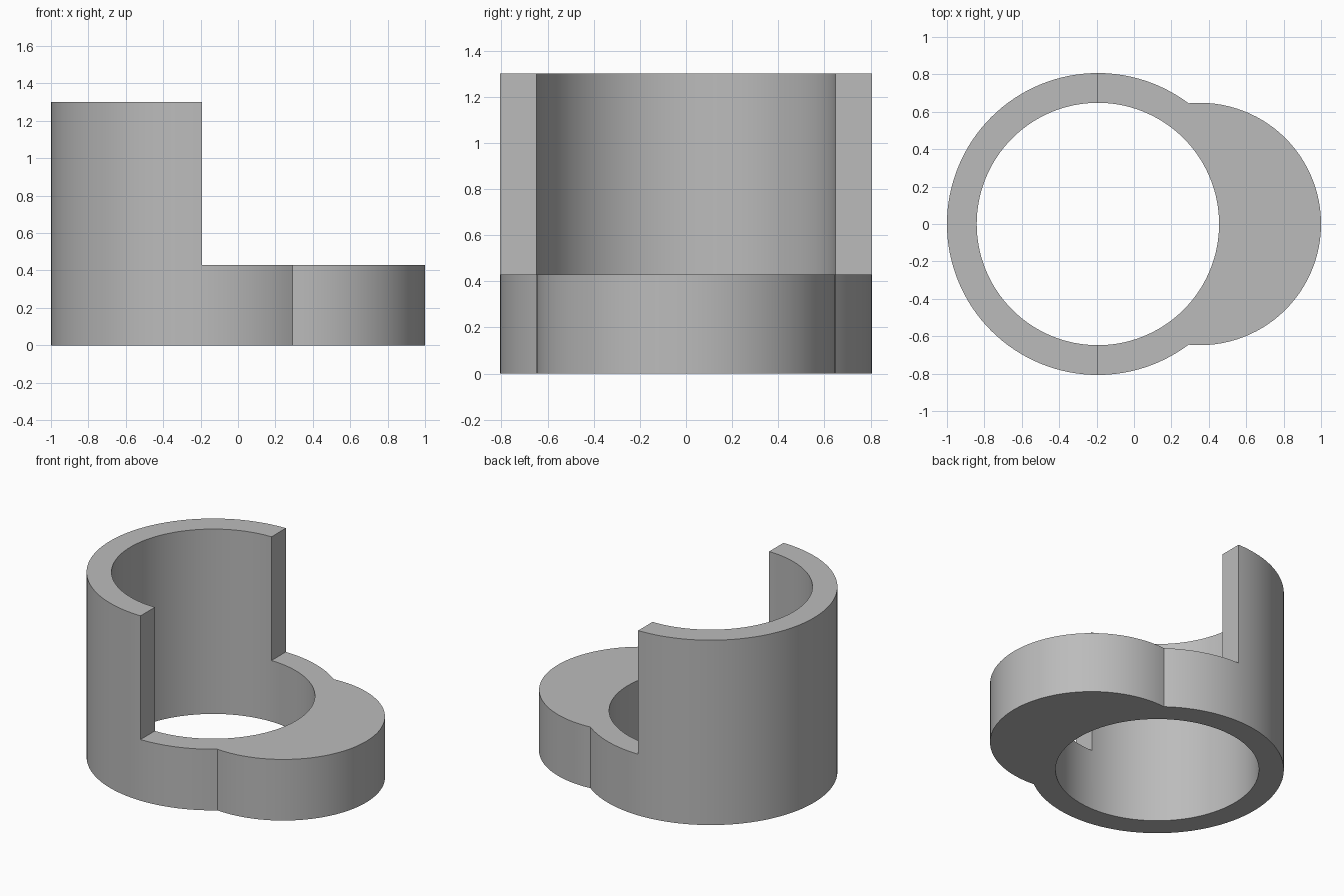
import bpy, bmesh, math

if "Cube" in bpy.data.objects:
    bpy.data.objects.remove(bpy.data.objects["Cube"])

CX, R_IN, R_OUT = -0.193, 0.648, 0.807      # ring centre and radii
D, R_LOBE = 0.545, 0.648                    # lobe offset from ring centre, lobe radius
LOW, HIGH = 0.43, 1.30                      # base and half-wall heights

grey = bpy.data.materials.new("grey")
grey.diffuse_color = (0.5, 0.5, 0.5, 1)
grey.use_nodes = True
grey.node_tree.nodes["Principled BSDF"].inputs["Base Color"].default_value = grey.diffuse_color


def span(a, b, n):
    return [a + (b - a) * i / n for i in range(n)]


# Angles with exact stops at the lobe corners and the wall ends
corner = math.acos((D * D + R_OUT ** 2 - R_LOBE ** 2) / (2 * D * R_OUT))
half, pi = math.pi / 2, math.pi
angles = (span(-corner, corner, 56) + span(corner, half, 14)
          + span(half, 3 * half, 64) + span(3 * half, 2 * pi - corner, 14))


def outer(a):
    # Radius of the union of the ring and the lobe along a ray
    s = D * math.sin(a)
    lobe = D * math.cos(a) + math.sqrt(max(R_LOBE ** 2 - s * s, 0))
    return max(R_OUT, lobe) if math.cos(a) > 0 else R_OUT


bm = bmesh.new()


def point(a, r, z):
    return bm.verts.new((CX + r * math.cos(a), r * math.sin(a), z))


def quad(*pts):
    bm.faces.new([point(*p) for p in pts])


for i, a in enumerate(angles):
    b = angles[(i + 1) % len(angles)]
    mid = (a + (b if b > a else b + 2 * pi)) / 2
    tall = math.cos(mid) < 0
    top = HIGH if tall else LOW
    ra, rb = outer(a), outer(b)
    # Underside and top
    quad((a, R_IN, 0), (b, R_IN, 0), (b, rb, 0), (a, ra, 0))
    quad((a, R_IN, top), (a, ra, top), (b, rb, top), (b, R_IN, top))
    # Outer and inner walls, base level then upper level
    for z0, z1 in [(0, LOW), (LOW, HIGH)][:2 if tall else 1]:
        quad((a, ra, z0), (b, rb, z0), (b, rb, z1), (a, ra, z1))
        quad((b, R_IN, z0), (a, R_IN, z0), (a, R_IN, z1), (b, R_IN, z1))

# Flat ends of the half wall
for a in (half, 3 * half):
    quad((a, R_IN, LOW), (a, R_OUT, LOW), (a, R_OUT, HIGH), (a, R_IN, HIGH))

bmesh.ops.remove_doubles(bm, verts=bm.verts, dist=1e-4)
bmesh.ops.recalc_face_normals(bm, faces=bm.faces)
mesh = bpy.data.meshes.new("collar_with_lobe")
bm.to_mesh(mesh)
bm.free()
mesh.materials.append(grey)
collar = bpy.data.objects.new("collar_with_lobe", mesh)
bpy.context.collection.objects.link(collar)
bpy.context.view_layer.objects.active = collar
collar.select_set(True)
bpy.ops.object.shade_smooth_by_angle(angle=math.radians(30))
